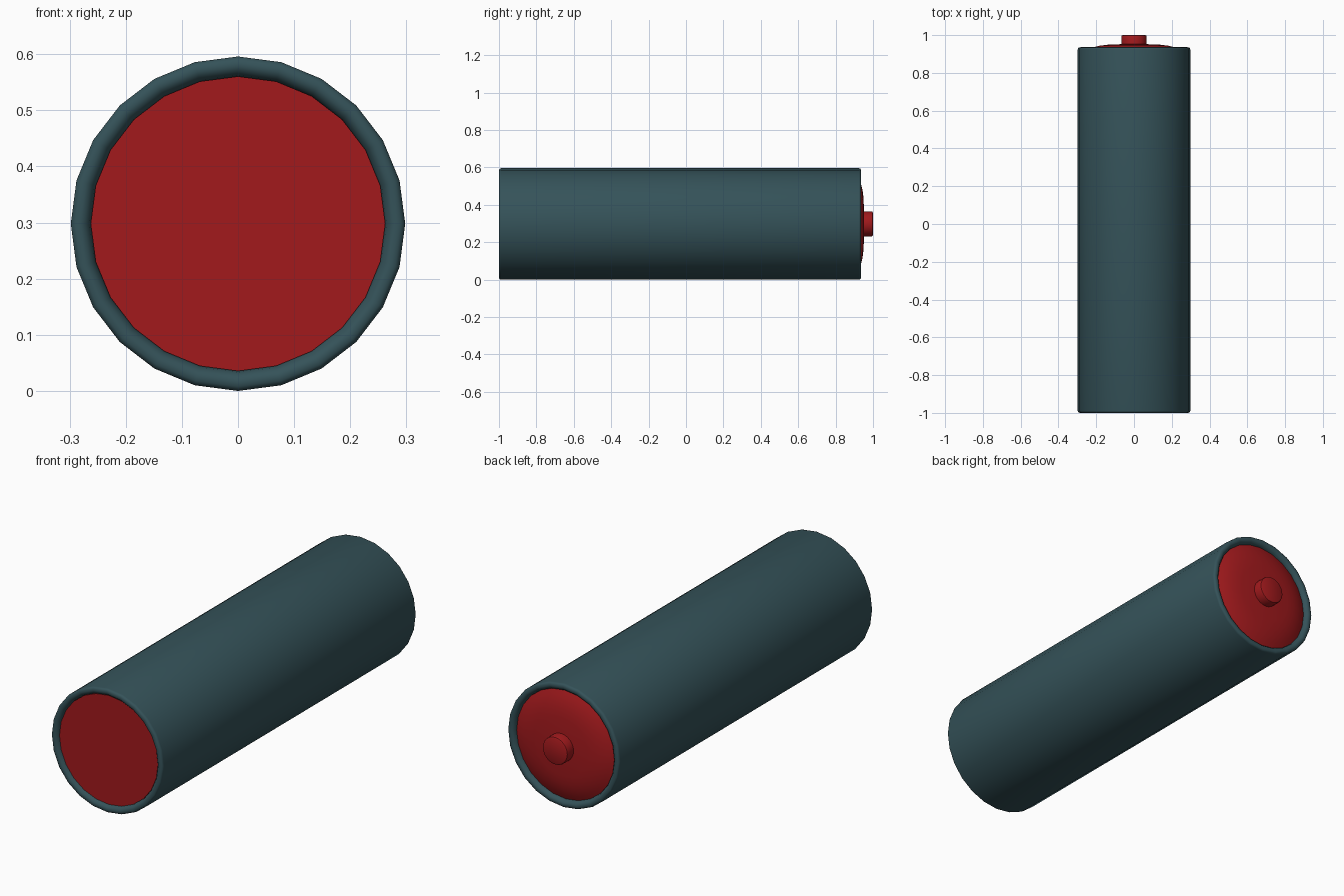
import bpy, bmesh, math

if "Cube" in bpy.data.objects:
    bpy.data.objects.remove(bpy.data.objects["Cube"])

SIDES = 24
CENTRE_Z = 0.298


def material(name, rgb):
    m = bpy.data.materials.new(name)
    m.diffuse_color = (*rgb, 1)
    m.use_nodes = True
    m.node_tree.nodes["Principled BSDF"].inputs["Base Color"].default_value = m.diffuse_color
    return m


def lathe(name, profile, mat, angle, closed=False):
    """Revolve (radius, y) points about the lengthwise axis; radius 0 is filled."""
    bm = bmesh.new()
    rings = []
    for r, y in profile:
        rings.append([bm.verts.new((r * math.cos(2 * math.pi * i / SIDES), y,
                                    CENTRE_Z + r * math.sin(2 * math.pi * i / SIDES)))
                      for i in range(SIDES)])
    pairs = list(zip(rings, rings[1:]))
    if closed:
        pairs.append((rings[-1], rings[0]))
    for a, b in pairs:
        for i in range(SIDES):
            j = (i + 1) % SIDES
            bm.faces.new((a[i], a[j], b[j], b[i]))
    if not closed:
        bm.faces.new(rings[0])
        bm.faces.new(rings[-1])
    bmesh.ops.recalc_face_normals(bm, faces=bm.faces)
    mesh = bpy.data.meshes.new(name)
    bm.to_mesh(mesh)
    bm.free()
    mesh.materials.append(mat)
    obj = bpy.data.objects.new(name, mesh)
    bpy.context.collection.objects.link(obj)
    bpy.ops.object.select_all(action='DESELECT')
    obj.select_set(True)
    bpy.context.view_layer.objects.active = obj
    bpy.ops.object.shade_smooth_by_angle(angle=math.radians(angle))
    return obj


teal = material("casing_teal", (0.035, 0.085, 0.1))
red = material("terminal_red", (0.36, 0.01, 0.012))

# Outer casing with rounded lips that curl in around both ends
lathe("casing", [
    (0.262, -0.975), (0.265, -0.988), (0.273, -0.997), (0.281, -1.0),
    (0.290, -0.999), (0.296, -0.995), (0.298, -0.988),
    (0.298, 0.924), (0.296, 0.931), (0.290, 0.935),
    (0.281, 0.936), (0.273, 0.933), (0.265, 0.924), (0.262, 0.911),
], teal, 50, closed=True)

# Core: flat recessed end at the front, domed end with a round button at the back
lathe("core_and_terminal", [
    (0.2625, -0.985), (0.2625, 0.915), (0.240, 0.926), (0.213, 0.936),
    (0.180, 0.944), (0.140, 0.949), (0.067, 0.952),
    (0.067, 0.991), (0.065, 0.997), (0.059, 1.0),
], red, 40)
